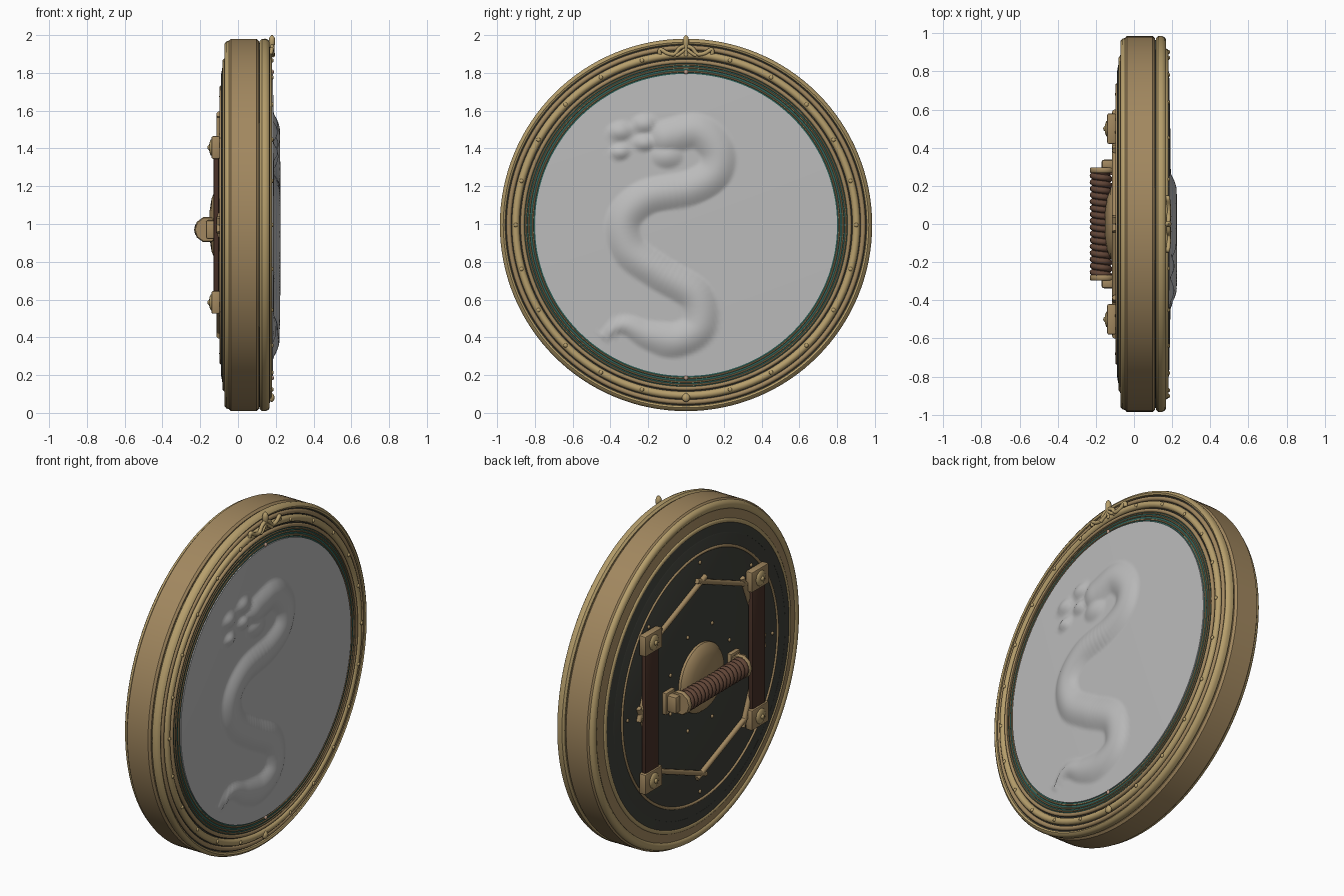
import bpy, bmesh, math
from mathutils import Vector

if "Cube" in bpy.data.objects:
    bpy.data.objects.remove(bpy.data.objects["Cube"])

CZ = 0.995          # height of the disc centre
TAU = 2 * math.pi


def material(name, rgb):
    m = bpy.data.materials.new(name)
    m.diffuse_color = (*rgb, 1)
    m.use_nodes = True
    m.node_tree.nodes["Principled BSDF"].inputs["Base Color"].default_value = m.diffuse_color
    return m


BRONZE = material("bronze", (0.36, 0.245, 0.115))
BRASS = material("brass", (0.47, 0.345, 0.15))
SILVER = material("silver", (0.50, 0.50, 0.50))
DARK = material("dark_iron", (0.05, 0.052, 0.042))
TEAL = material("teal_enamel", (0.03, 0.12, 0.10))
LEATHER = material("strap_leather", (0.065, 0.03, 0.02))
WRAP = material("grip_leather", (0.12, 0.06, 0.038))
COPPER = material("copper", (0.50, 0.32, 0.24))


def finish(bm, name, mat, angle=40):
    bmesh.ops.recalc_face_normals(bm, faces=bm.faces)
    me = bpy.data.meshes.new(name)
    bm.to_mesh(me)
    bm.free()
    me.materials.append(mat)
    ob = bpy.data.objects.new(name, me)
    bpy.context.collection.objects.link(ob)
    bpy.ops.object.select_all(action='DESELECT')
    ob.select_set(True)
    bpy.context.view_layer.objects.active = ob
    bpy.ops.object.shade_smooth_by_angle(angle=math.radians(angle))
    return ob


def lathe(name, profile, mat, closed=True, seg=128, centre=(0, 0, CZ)):
    """Spin (radius, x) points about the x axis."""
    bm = bmesh.new()
    c = Vector(centre)
    rings = [[bm.verts.new(c + Vector((x, r * math.cos(TAU * i / seg), r * math.sin(TAU * i / seg))))
              for i in range(seg)] for r, x in profile]
    n = len(rings)
    for k in range(n if closed else n - 1):
        a, b = rings[k], rings[(k + 1) % n]
        for i in range(seg):
            j = (i + 1) % seg
            bm.faces.new((a[i], a[j], b[j], b[i]))
    if not closed:
        bm.faces.new(rings[0])
        bm.faces.new(rings[-1])
    return finish(bm, name, mat)


def hoop(name, radius, minor, x, mat, sides=10):
    pts = [(radius + minor * math.cos(TAU * k / sides), x + minor * math.sin(TAU * k / sides))
           for k in range(sides)]
    return lathe(name, pts, mat)


def ring_points(n, r, start=0.0):
    return [(r * math.cos(start + TAU * i / n), CZ + r * math.sin(start + TAU * i / n)) for i in range(n)]


def studs(name, points, x, size, mat, flat=0.7):
    bm = bmesh.new()
    for y, z in points:
        res = bmesh.ops.create_uvsphere(bm, u_segments=12, v_segments=8, radius=size)
        for v in res['verts']:
            v.co = Vector((x + v.co.x * flat, y + v.co.y, z + v.co.z))
    return finish(bm, name, mat)


def box(name, centre, size, mat, bevel=0.008):
    bm = bmesh.new()
    bmesh.ops.create_cube(bm, size=1)
    for v in bm.verts:
        v.co = Vector([centre[i] + v.co[i] * size[i] for i in range(3)])
    bmesh.ops.bevel(bm, geom=bm.edges[:], offset=bevel, segments=2, affect='EDGES', profile=0.5)
    return finish(bm, name, mat)


def tube(name, pts, radius, mat, taper=None):
    cu = bpy.data.curves.new(name, 'CURVE')
    cu.dimensions = '3D'
    cu.bevel_depth = radius
    cu.bevel_resolution = 3
    cu.use_fill_caps = True
    sp = cu.splines.new('POLY')
    sp.points.add(len(pts) - 1)
    for i, p in enumerate(pts):
        sp.points[i].co = (*p, 1)
        sp.points[i].radius = taper[i] if taper else 1
    sp.use_smooth = True
    cu.materials.append(mat)
    ob = bpy.data.objects.new(name, cu)
    bpy.context.collection.objects.link(ob)
    return ob


def spline(pts, steps):
    """Smooth curve through the given points."""
    p = [Vector(q) for q in pts]
    p = [2 * p[0] - p[1]] + p + [2 * p[-1] - p[-2]]
    out = []
    for i in range(1, len(p) - 2):
        a, b, c, d = p[i - 1:i + 3]
        for s in range(steps):
            t = s / steps
            out.append(0.5 * (2 * b + (c - a) * t + (2 * a - 5 * b + 4 * c - d) * t * t
                              + (3 * b - a - 3 * c + d) * t ** 3))
    return out + [p[-2]]


# Drum body and its back edge
lathe("body_drum", [(0.82, -0.05), (0.972, -0.05), (0.985, -0.038), (0.985, 0.098), (0.974, 0.11), (0.82, 0.11)], BRONZE)
hoop("back_rim", 0.95, 0.026, -0.047, BRASS)
lathe("back_rim_slope", [(0.93, -0.045), (0.93, -0.064), (0.87, -0.075), (0.86, -0.045)], BRONZE)
hoop("back_inner_hoop", 0.866, 0.014, -0.069, BRASS)
lathe("back_dark_ring", [(0.86, -0.04), (0.86, -0.078), (0.805, -0.088), (0.79, -0.04)], DARK)
lathe("back_plate", [(0.808, -0.04), (0.808, -0.086), (0.80, -0.09), (0.001, -0.09)], DARK, closed=False)
hoop("back_thin_hoop", 0.73, 0.008, -0.09, BRONZE)

# Front rim with stepped hoops
lathe("front_groove", [(0.965, 0.10), (0.965, 0.152), (0.86, 0.164), (0.79, 0.164), (0.79, 0.10)], DARK)
lathe("front_outer_rim", [(0.94, 0.115), (0.974, 0.115), (0.985, 0.126), (0.986, 0.145), (0.98, 0.16),
                          (0.968, 0.168), (0.958, 0.163), (0.955, 0.15)], BRASS)
hoop("front_second_hoop", 0.938, 0.013, 0.156, BRONZE)
hoop("front_main_hoop", 0.902, 0.02, 0.162, BRASS)
hoop("front_third_hoop", 0.866, 0.011, 0.17, BRONZE)
lathe("teal_ring", [(0.856, 0.15), (0.856, 0.174), (0.795, 0.178), (0.795, 0.15)], TEAL)
for r in (0.848, 0.832, 0.812):
    hoop("teal_ring_wire", r, 0.0045, 0.177, BRONZE, 6)
studs("rim_studs", ring_points(24, 0.902), 0.181, 0.011, BRASS)
studs("rim_bottom_stud", [(0, CZ - 0.915)], 0.178, 0.022, BRASS)
studs("copper_pins", [(0, CZ + 0.81), (0, CZ - 0.81)], 0.182, 0.012, COPPER)

# Silver face with a raised serpent
path = spline([(-0.44, 0.405), (-0.33, 0.465), (-0.20, 0.41), (-0.05, 0.385), (0.07, 0.46), (0.05, 0.62),
               (-0.14, 0.74), (-0.30, 0.86), (-0.33, 1.02), (-0.21, 1.14), (0.02, 1.19), (0.15, 1.27),
               (0.165, 1.39), (0.06, 1.49), (-0.10, 1.46)], 8)
bumps = [(-0.10, 1.36, 0.07), (-0.22, 1.53, 0.055), (-0.35, 1.49, 0.055), (-0.35, 1.38, 0.045), (-0.22, 1.43, 0.05)]


def relief(y, z):
    h = 0.0
    last = len(path) - 1
    for i, p in enumerate(path):
        w = min(0.095, 0.02 + 0.1 * i / (last * 0.25))
        d2 = ((y - p[0]) ** 2 + (z - p[1]) ** 2) / (w * w)
        if d2 < 1:
            h = max(h, (1 - d2) ** 1.2 * min(1, 0.45 + i / (last * 0.4)) * 0.032)
    for by, bz, w in bumps:
        d2 = ((y - by) ** 2 * 0.6 + (z - bz) ** 2) / (w * w)
        if d2 < 1:
            h = max(h, 0.022 * (1 - d2) ** 1.3)
    return h


bm = bmesh.new()
SEG, RINGS = 180, 64
rings = []
for k in range(1, RINGS + 1):
    r = 0.80 * k / RINGS
    row = []
    for i in range(SEG):
        y, z = r * math.cos(TAU * i / SEG), CZ + r * math.sin(TAU * i / SEG)
        row.append(bm.verts.new((0.184 + 0.01 * (1 - (r / 0.8) ** 2) + relief(y, z), y, z)))
    rings.append(row)
hub = bm.verts.new((0.194 + relief(0, CZ), 0, CZ))
for i in range(SEG):
    j = (i + 1) % SEG
    bm.faces.new((hub, rings[0][i], rings[0][j]))
    for a, b in zip(rings, rings[1:]):
        bm.faces.new((a[i], b[i], b[j], a[j]))
back = [bm.verts.new((0.15, v.co.y, v.co.z)) for v in rings[-1]]
for i in range(SEG):
    j = (i + 1) % SEG
    bm.faces.new((rings[-1][i], back[i], back[j], rings[-1][j]))
finish(bm, "silver_face", SILVER, 60)

# Crest at the top of the rim
for s in (-1, 1):
    arm = spline([(0.18, 0, 1.945), (0.182, s * 0.035, 1.93), (0.182, s * 0.06, 1.90), (0.182, s * 0.10, 1.905),
                  (0.178, s * 0.135, 1.925), (0.175, s * 0.14, 1.90)], 6)
    tube("crest_arm", arm, 0.011, BRASS)
    tube("crest_inner_curl", spline([(0.18, 0, 1.93), (0.186, s * 0.03, 1.905), (0.186, s * 0.055, 1.89)], 6), 0.009, BRASS)
tube("crest_finial", [(0.18, 0, z) for z in (1.90, 1.935, 1.955, 1.975, 1.99, 2.0)], 0.017, BRASS,
     [0.6, 0.7, 0.95, 1, 0.75, 0.2])

# Back studs and eight-sided rod frame
studs("back_outer_studs", ring_points(8, 0.68), -0.092, 0.011, BRONZE)
studs("back_inner_studs", ring_points(8, 0.30, TAU / 16), -0.092, 0.011, BRONZE)
corners = [Vector((-0.10, y, z)) for y, z in ring_points(8, 0.57)]
for i, a in enumerate(corners):
    b = corners[(i + 1) % 8]
    over = (b - a) * 0.1
    tube("frame_rod", [a - over, b + over], 0.015, BRONZE)

# Side straps with end plates and domed bolts
for s in (-1, 1):
    box("strap", (-0.115, s * 0.5, CZ), (0.03, 0.125, 0.9), LEATHER)
    for t in (-1, 1):
        z = CZ + t * 0.41
        box("strap_plate", (-0.118, s * 0.5, z), (0.045, 0.16, 0.12), BRONZE)
        studs("strap_bolt", [(s * 0.5, z)], -0.138, 0.045, BRASS, 0.35)
        studs("strap_bolt_tip", [(s * 0.5, z)], -0.152, 0.014, BRASS)

# Central boss
lathe("centre_boss", [(0.20, -0.085), (0.20, -0.105), (0.185, -0.122), (0.14, -0.14), (0.07, -0.151), (0.001, -0.153)],
      BRONZE, closed=False, seg=64, centre=(0, 0, CZ))

# Wrapped grip with end collars and brackets
GX, GZ = -0.172, 0.97
tube("grip_core", [(GX, -0.29, GZ), (GX, 0.29, GZ)], 0.047, LEATHER)
coil = [(GX + 0.044 * math.cos(TAU * k / 16), -0.27 + 0.54 * k / 256, GZ + 0.044 * math.sin(TAU * k / 16))
        for k in range(257)]
tube("grip_wrap", coil, 0.0165, WRAP)
for s in (-1, 1):
    tube("grip_collar", [(GX + 0.01, s * y, GZ) for y in (0.268, 0.274, 0.29, 0.296)], 0.07, BRONZE, [0.92, 1, 1, 0.92])
    box("grip_bracket", (-0.135, s * 0.312, GZ), (0.07, 0.05, 0.10), BRONZE, 0.012)
    box("grip_foot", (-0.10, s * 0.305, GZ), (0.03, 0.09, 0.13), BRONZE)
